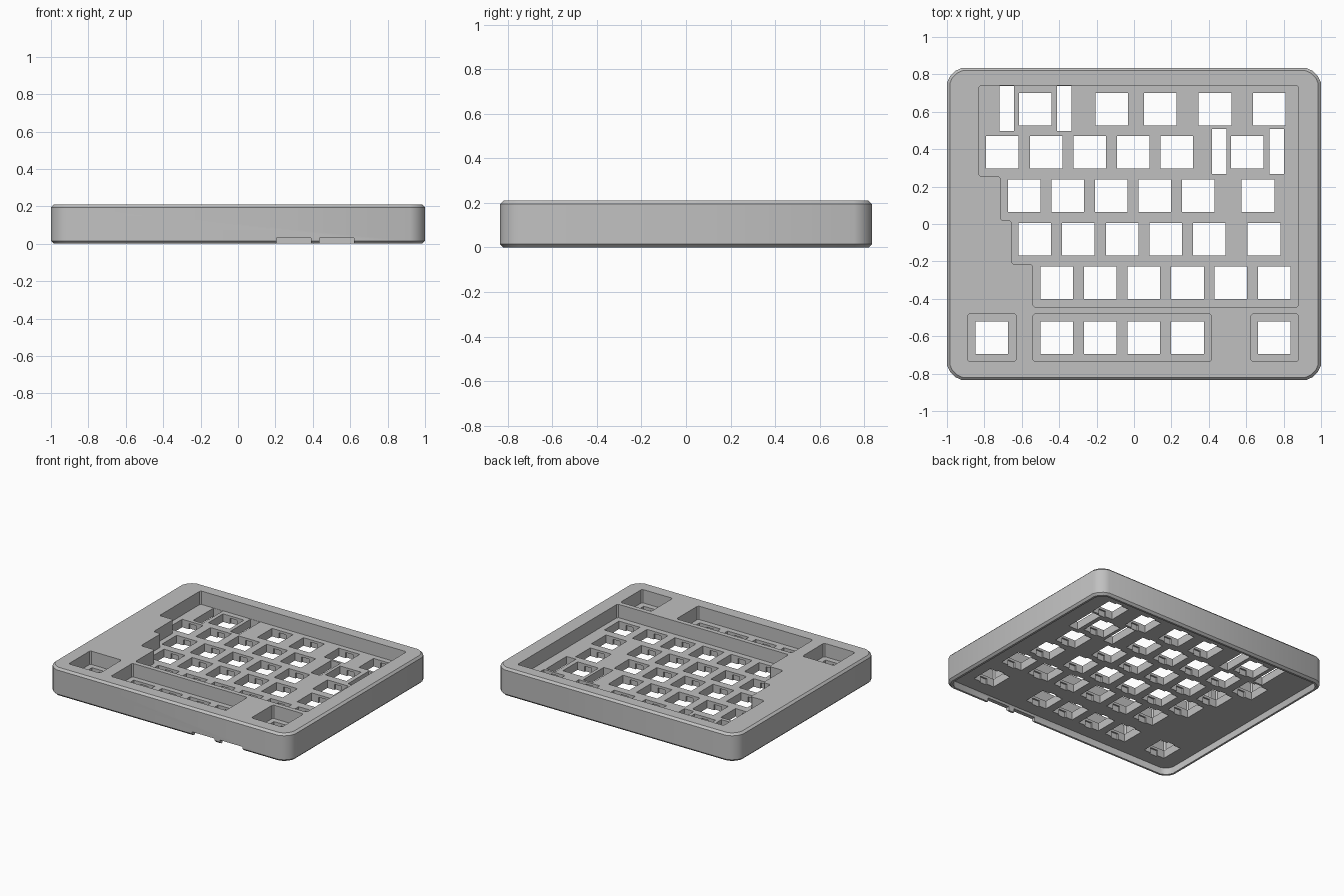
import bpy, bmesh

if "Cube" in bpy.data.objects:
    bpy.data.objects.remove(bpy.data.objects["Cube"], do_unlink=True)

HEIGHT, PLATE_TOP, PLATE_BOTTOM = 0.21, 0.11, 0.05
KEY = 0.174

grey = bpy.data.materials.new("case grey")
grey.use_nodes = True
grey.diffuse_color = (0.53, 0.53, 0.53, 1)
grey.node_tree.nodes["Principled BSDF"].inputs["Base Color"].default_value = grey.diffuse_color


def rect(x0, x1, y0, y1):
    return [(x0, y0), (x1, y0), (x1, y1), (x0, y1)]


def prism(bm, outline, z0, z1, corner=0, segments=1):
    """Extrude a counter-clockwise outline from z0 to z1, softening its upright edges."""
    face = bm.faces.new([bm.verts.new((x, y, z0)) for x, y in outline])
    ext = bmesh.ops.extrude_face_region(bm, geom=[face], use_keep_orig=True)
    top = [g for g in ext["geom"] if isinstance(g, bmesh.types.BMVert)]
    bmesh.ops.translate(bm, verts=top, vec=(0, 0, z1 - z0))
    if corner:
        upright = {e for v in top for e in v.link_edges
                   if abs(e.verts[0].co.z - e.verts[1].co.z) > 1e-4}
        bmesh.ops.bevel(bm, geom=list(upright), offset=corner, segments=segments,
                        profile=0.4, affect='EDGES')


def make(name, bm):
    bmesh.ops.recalc_face_normals(bm, faces=bm.faces)
    mesh = bpy.data.meshes.new(name)
    bm.to_mesh(mesh)
    bm.free()
    mesh.materials.append(grey)
    obj = bpy.data.objects.new(name, mesh)
    bpy.context.collection.objects.link(obj)
    return obj


def carve(body, name, prisms):
    """Cut a set of separate prisms out of the body."""
    bm = bmesh.new()
    for args in prisms:
        prism(bm, *args)
    cutter = make(name, bm)
    cutter.hide_render = True
    mod = body.modifiers.new(name, 'BOOLEAN')
    mod.operation, mod.solver, mod.object = 'DIFFERENCE', 'EXACT', cutter
    bpy.context.view_layer.objects.active = body
    bpy.ops.object.modifier_apply(modifier=mod.name)
    bpy.data.objects.remove(cutter, do_unlink=True)


# Outer case block with rounded corners and chamfered rims
bm = bmesh.new()
prism(bm, rect(-1, 1, -0.835, 0.835), 0, HEIGHT, 0.08, 3)
rims = [e for e in bm.edges if abs(e.verts[0].co.z - e.verts[1].co.z) < 1e-4]
bmesh.ops.bevel(bm, geom=rims, offset=0.015, segments=1, profile=0.5, affect='EDGES')
case = make("keyboard_case", bm)

# Shallow recess underneath
carve(case, "base_recess",
      [(rect(-0.97, 0.97, -0.805, 0.805), -0.1, PLATE_BOTTOM, 0.06, 3)])

# Key wells sunk from the top: one stepped main well and three small ones
main_well = [(-0.54, -0.445), (0.88, -0.445), (0.88, 0.74), (-0.83, 0.74),
             (-0.83, 0.255), (-0.715, 0.255), (-0.715, 0.02), (-0.655, 0.02),
             (-0.655, -0.215), (-0.54, -0.215)]
wells = [main_well] + [rect(a, b, -0.735, -0.48)
                       for a, b in ((-0.89, -0.63), (-0.54, 0.415), (0.625, 0.88))]
carve(case, "key_wells", [(w, PLATE_TOP, 0.4, 0.01) for w in wells])

# Square switch openings, row by row
rows = {
    0.613: (-0.527, -0.12, 0.14, 0.433, 0.722),
    0.383: (-0.705, -0.47, -0.237, -0.004, 0.229, 0.605),
    0.15: (-0.588, -0.355, -0.122, 0.111, 0.343, 0.663),
    -0.082: (-0.53, -0.297, -0.064, 0.169, 0.402, 0.695),
    -0.315: (-0.413, -0.18, 0.053, 0.286, 0.518, 0.75),
    -0.607: (-0.76, -0.413, -0.18, 0.053, 0.286, 0.75),
}
keys = [(x, y) for y, xs in rows.items() for x in xs]
h = KEY / 2
openings = [rect(x - h, x + h, y - h, y + h) for x, y in keys]

# Tall stabiliser slots on both sides of the two wide keys
for x, y in ((-0.527, 0.619), (0.61, 0.39)):
    for side in (-1, 1):
        c = x + side * 0.148
        openings.append(rect(c - 0.045, c + 0.045, y - 0.122, y + 0.119))
# keep a thin web between each slot and its opening
openings = [o if o[2][1] - o[0][1] < 0.2 else
            rect(o[0][0] + (0.0 if o[0][0] < k else 0.012),
                 o[1][0] - (0.012 if o[0][0] < k else 0.0), o[0][1], o[2][1])
            for o in openings for k in [-0.527 if o[0][0] < 0 else 0.61]]
carve(case, "switch_openings", [(o, 0.0, 0.15) for o in openings])

# Clip pockets under the plate lip, front and back of every opening
pockets = [rect(x - 0.03, x + 0.03, y - h - 0.012, y + h + 0.012) for x, y in keys]
carve(case, "clip_pockets", [(p, 0.0, PLATE_TOP - 0.018) for p in pockets])

# Cable notches through the front rim
carve(case, "front_notches",
      [(rect(a, b, -0.95, -0.78), -0.1, 0.03) for a, b in ((0.205, 0.39), (0.435, 0.62))])

# Shading: smooth rounded corners, sharp everything else
bpy.ops.object.select_all(action='DESELECT')
case.select_set(True)
bpy.context.view_layer.objects.active = case
bpy.ops.object.shade_smooth_by_angle(angle=0.6)
